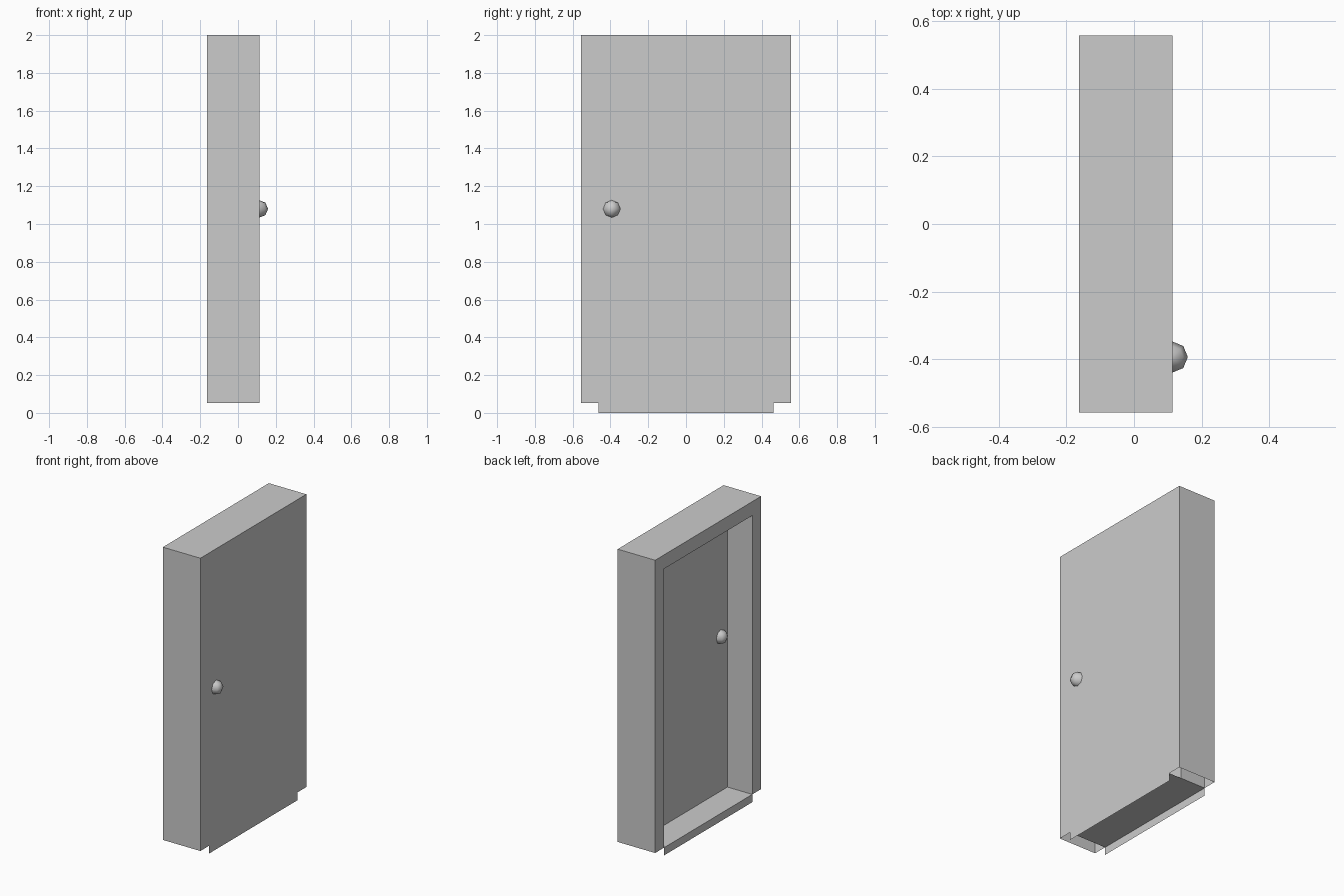
import bpy, bmesh, math
from mathutils import Matrix, Vector

old = bpy.data.objects.get("Cube")
if old:
    bpy.data.objects.remove(old)

grey = bpy.data.materials.new("plain_grey")
grey.use_nodes = True
grey.diffuse_color = (0.6, 0.6, 0.6, 1)
grey.node_tree.nodes["Principled BSDF"].inputs["Base Color"].default_value = (0.6, 0.6, 0.6, 1)

# Main dimensions
BACK, INNER, FRONT = -0.163, 0.02, 0.113   # depth planes along x
HALF, OPEN = 0.557, 0.464                  # outer and opening half widths
FOOT, HEAD, TOP = 0.052, 1.907, 2.0        # heights
KNOB_Y, KNOB_Z, KNOB_R = -0.393, 1.08, 0.046


def finish(name, bm):
    bmesh.ops.remove_doubles(bm, verts=bm.verts, dist=0.0001)
    mesh = bpy.data.meshes.new(name)
    bm.to_mesh(mesh)
    bm.free()
    mesh.materials.append(grey)
    obj = bpy.data.objects.new(name, mesh)
    bpy.context.collection.objects.link(obj)
    return obj


def sheet(bm, axis, facing, at, u, v):
    """Rectangle across an axis; u and v are ranges on the other two axes."""
    a, b = [i for i in range(3) if i != axis]
    verts = []
    for p, q in ((0, 0), (1, 0), (1, 1), (0, 1)):
        co = Vector()
        co[axis], co[a], co[b] = at, u[p], v[q]
        verts.append(bm.verts.new(co))
    face = bm.faces.new(verts)
    face.normal_update()
    if face.normal[axis] * facing < 0:
        face.normal_flip()


X, Y, Z = range(3)
depth, reveal = (BACK, FRONT), (BACK, INNER)
opening = (-OPEN, OPEN)

# Hollow frame, open under both jambs
bm = bmesh.new()
sheet(bm, Z, 1, TOP, depth, (-HALF, HALF))
sheet(bm, X, -1, BACK, opening, (HEAD, TOP))
sheet(bm, Z, -1, HEAD, reveal, opening)
for side in (-1, 1):
    sheet(bm, Y, side, side * HALF, depth, (FOOT, TOP))
    sheet(bm, Y, -side, side * OPEN, reveal, (FOOT, HEAD))
    jamb = sorted((side * OPEN, side * HALF))
    sheet(bm, X, -1, BACK, jamb, (FOOT, HEAD))
    sheet(bm, X, -1, BACK, jamb, (HEAD, TOP))
finish("frame", bm)

# Door faces on either side
bm = bmesh.new()
sheet(bm, X, 1, FRONT, (-HALF, HALF), (FOOT, TOP))
finish("door_outer_face", bm)
bm = bmesh.new()
sheet(bm, X, -1, INNER, opening, (FOOT, HEAD))
finish("door_inner_face", bm)

# Threshold with a thin skirt hanging from each long edge
bm = bmesh.new()
sheet(bm, Z, 1, FOOT, depth, opening)
sheet(bm, X, -1, BACK, opening, (0, FOOT))
sheet(bm, X, 1, FRONT, opening, (0, FOOT))
finish("threshold", bm)

# Half-round knobs
for name, x, facing in (("outer_knob", FRONT, 1), ("inner_knob", INNER, -1)):
    bm = bmesh.new()
    bmesh.ops.create_uvsphere(bm, u_segments=8, v_segments=4, radius=KNOB_R)
    bmesh.ops.bisect_plane(bm, geom=bm.verts[:] + bm.edges[:] + bm.faces[:],
                           plane_co=(0, 0, 0), plane_no=(facing, 0, 0),
                           clear_inner=True)
    bmesh.ops.translate(bm, verts=bm.verts, vec=(x, KNOB_Y, KNOB_Z))
    for face in bm.faces:
        face.smooth = True
    finish(name, bm)
